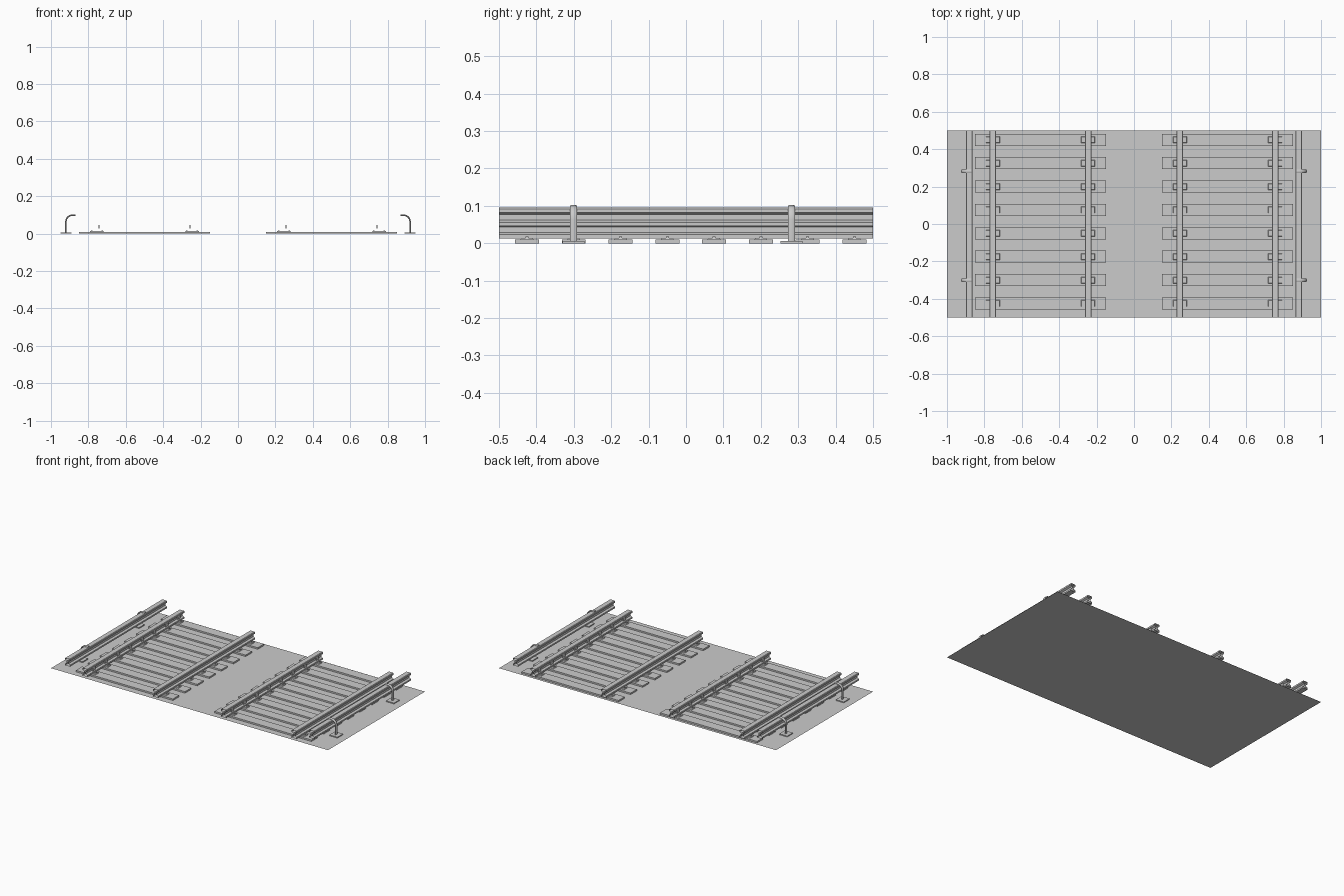
import bpy, bmesh, math

if "Cube" in bpy.data.objects:
    bpy.data.objects.remove(bpy.data.objects["Cube"])

SLEEPER_Y = [-0.425 + 0.125 * i for i in range(8)]


def finish(bm, name, smooth=False):
    bmesh.ops.recalc_face_normals(bm, faces=bm.faces)
    me = bpy.data.meshes.new(name)
    bm.to_mesh(me)
    bm.free()
    ob = bpy.data.objects.new(name, me)
    bpy.context.collection.objects.link(ob)
    if smooth:
        for p in me.polygons:
            p.use_smooth = True
    return ob


def add_box(bm, x0, x1, y0, y1, z0, z1, taper=0.0):
    rings = []
    for z, t in ((z0, 0), (z1, taper)):
        rings.append([bm.verts.new(c) for c in (
            (x0 + t, y0 + t, z), (x1 - t, y0 + t, z),
            (x1 - t, y1 - t, z), (x0 + t, y1 - t, z))])
    a, b = rings
    bm.faces.new(a[::-1])
    bm.faces.new(b)
    for i in range(4):
        j = (i + 1) % 4
        bm.faces.new((a[i], a[j], b[j], b[i]))


def make_rail(name, x, z0, z1):
    # open-ended rail section swept along y
    h = z1 - z0
    half = [(0.018, 0), (0.018, 0.2 * h), (0.006, 0.32 * h),
            (0.006, 0.62 * h), (0.018, 0.74 * h), (0.018, 0.94 * h), (0.015, h)]
    prof = half + [(-u, v) for u, v in reversed(half)]
    bm = bmesh.new()
    a, b = [[bm.verts.new((x + u, y, z0 + v)) for u, v in prof] for y in (-0.5, 0.5)]
    for i in range(len(prof)):
        j = (i + 1) % len(prof)
        bm.faces.new((a[i], a[j], b[j], b[i]))
    return finish(bm, name)


def make_bracket(name, s, y):
    # foot plate
    bm = bmesh.new()
    add_box(bm, s * 0.92 - 0.029, s * 0.92 + 0.029, y - 0.029, y + 0.029, 0, 0.006)
    # oval bar rising and hooking inwards over the conductor rail
    path = [(0.92, 0.005, 0.0)]
    for i in range(7):
        a = math.radians(90 * i / 6)
        path.append((0.885 + 0.035 * math.cos(a), 0.064 + 0.035 * math.sin(a), a))
    path.append((0.868, 0.099, math.pi / 2))
    n, rings = 10, []
    for px, pz, a in path:
        ring = []
        for k in range(n):
            t = 2 * math.pi * k / n
            r = 0.004 * math.cos(t)
            ring.append(bm.verts.new((s * (px + r * math.cos(a)),
                                      y + 0.010 * math.sin(t), pz + r * math.sin(a))))
        rings.append(ring)
    for a, b in zip(rings, rings[1:]):
        for k in range(n):
            bm.faces.new((a[k], a[(k + 1) % n], b[(k + 1) % n], b[k]))
    bm.faces.new(rings[0])
    bm.faces.new(rings[-1])
    ob = finish(bm, name)
    bpy.ops.object.select_all(action='DESELECT')
    ob.select_set(True)
    bpy.context.view_layer.objects.active = ob
    bpy.ops.object.shade_smooth_by_angle(angle=math.radians(40))


# ground sheet
bm = bmesh.new()
bm.faces.new([bm.verts.new(c) for c in ((-1, -0.5, 0), (1, -0.5, 0), (1, 0.5, 0), (-1, 0.5, 0))])
finish(bm, "ground_sheet")

for side, s in (("left", -1), ("right", 1)):
    # sleepers
    bm = bmesh.new()
    for y in SLEEPER_Y:
        x0, x1 = sorted((s * 0.15, s * 0.85))
        add_box(bm, x0, x1, y - 0.032, y + 0.032, 0, 0.01)
    finish(bm, side + "_sleepers")

    chairs, keys = bmesh.new(), bmesh.new()
    for label, rx, g in (("inner", 0.245, 1), ("outer", 0.755, -1)):
        x = s * rx
        # running rails
        make_rail(f"{side}_{label}_rail", x, 0.013, 0.062)
        for y in SLEEPER_Y:
            # chairs with bolt heads, and keys on the gauge side
            add_box(chairs, x - 0.038, x + 0.038, y - 0.018, y + 0.018, 0.009, 0.014, 0.003)
            for d in (-0.028, 0.028):
                add_box(chairs, x + d - 0.004, x + d + 0.004, y - 0.004, y + 0.004, 0.014, 0.018)
            kx = x + s * g * 0.012
            add_box(keys, kx - 0.003, kx + 0.003, y - 0.014, y + 0.014, 0.028, 0.046)
    finish(chairs, side + "_chairs")
    finish(keys, side + "_keys")

    # conductor rail and its hook brackets
    make_rail(side + "_conductor_rail", s * 0.881, 0.046, 0.095)
    for label, y in (("front", -0.301), ("back", 0.282)):
        make_bracket(f"{side}_{label}_bracket", s, y)
